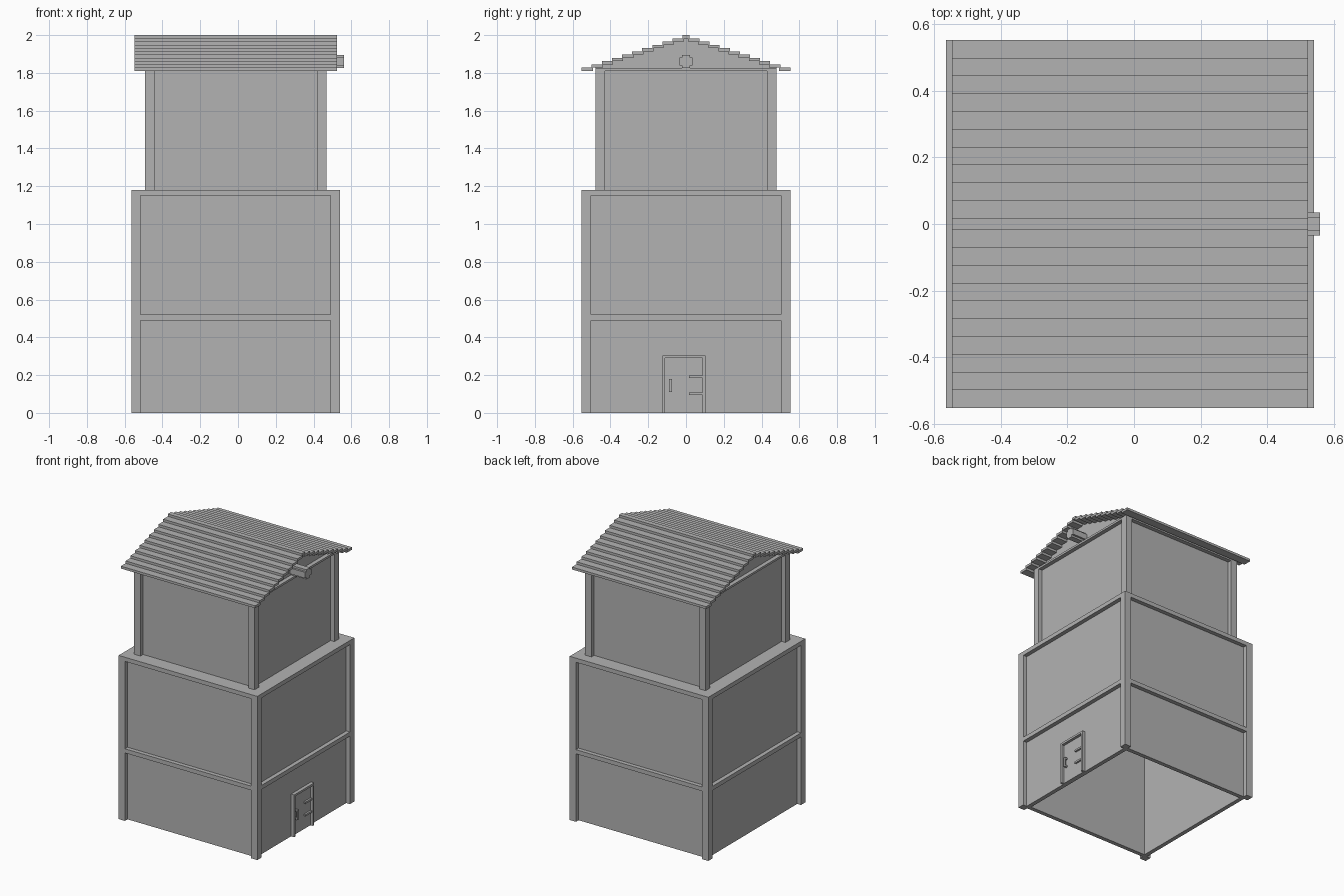
import bpy
import bmesh
from mathutils import Matrix, Vector

if "Cube" in bpy.data.objects:
    bpy.data.objects.remove(bpy.data.objects["Cube"], do_unlink=True)

grey = bpy.data.materials.new("plain grey")
grey.use_nodes = True
tone = (0.45, 0.45, 0.45, 1)
grey.diffuse_color = tone
grey.node_tree.nodes["Principled BSDF"].inputs["Base Color"].default_value = tone

CX = -0.012      # centre line of the building
WALL = 0.03      # wall thickness and depth of the panels behind the posts
POST = 0.05


def finish(name, bm):
    bmesh.ops.recalc_face_normals(bm, faces=bm.faces)
    mesh = bpy.data.meshes.new(name)
    bm.to_mesh(mesh)
    bm.free()
    mesh.materials.append(grey)
    ob = bpy.data.objects.new(name, mesh)
    bpy.context.collection.objects.link(ob)
    return ob


def boxes(name, spans):
    """One object from boxes given as ((x0, x1), (y0, y1), (z0, z1))."""
    bm = bmesh.new()
    for span in spans:
        mid = Vector([(a + b) / 2 for a, b in span])
        size = [b - a for a, b in span]
        bmesh.ops.create_cube(bm, size=1, matrix=Matrix.LocRotScale(mid, None, size))
    return finish(name, bm)


def prism(name, outline, x0, x1):
    """Extrude a (y, z) outline along x."""
    bm = bmesh.new()
    face = bm.faces.new([bm.verts.new((x0, y, z)) for y, z in outline])
    new = bmesh.ops.extrude_face_region(bm, geom=[face])["geom"]
    verts = [v for v in new if isinstance(v, bmesh.types.BMVert)]
    bmesh.ops.translate(bm, vec=(x1 - x0, 0, 0), verts=verts)
    return finish(name, bm)


def ring(half, depth, z):
    """Four boxes round a square, with outer faces at half."""
    inner = half - depth
    spans = []
    for a, b in ((-half, -inner), (inner, half)):
        spans.append(((CX - half, CX + half), (a, b), z))
        spans.append(((CX + a, CX + b), (-inner, inner), z))
    return spans


def storey(name, half, z0, z1, plate_top):
    """Recessed walls, corner posts and a closing plate."""
    boxes(name + "_walls", ring(half - WALL, WALL, (z0, z1)))
    ends = ((-half, -half + POST), (half - POST, half))
    boxes(name + "_corner_posts",
          [((CX + a, CX + b), y, (z0, z1)) for a, b in ends for y in ends])
    edge = (-half, half)
    boxes(name + "_top_plate", [((CX - half, CX + half), edge, (z1, plate_top))])


LOW, HIGH = 0.553, 0.48
storey("lower", LOW, 0, 1.15, 1.18)
storey("upper", HIGH, 1.18, 1.81, 1.825)

# Rail between the two lower floors, fitted between the posts
reach = LOW - POST
rails = []
for a, b in ((-LOW, -LOW + WALL), (LOW - WALL, LOW)):
    rails.append(((CX - reach, CX + reach), (a, b), (0.49, 0.52)))
    rails.append(((CX + a, CX + b), (-reach, reach), (0.49, 0.52)))
boxes("middle_rail", rails)

# Stepped roof planks with a ridge cap
STEPS, RUN, RISE, EAVE = 10, 0.0535, 0.0172, 1.811
length = (CX - 0.535, CX + 0.535)
planks = []
for i in range(STEPS):
    outer = LOW - RUN * i
    z = (EAVE + RISE * i, EAVE + RISE * (i + 1))
    planks.append((length, (outer - 0.06, outer), z))
    planks.append((length, (-outer, 0.06 - outer), z))
boxes("roof_planks", planks)
boxes("ridge_cap", [(length, (-0.018, 0.018), (EAVE + RISE * STEPS, 2.0))])

# Gable ends
for side, label in ((-1, "right"), (1, "left")):
    outer = CX + side * (HIGH - WALL)
    prism(label + "_gable", [(-HIGH, 1.825), (HIGH, 1.825), (HIGH, 1.834),
                             (0, 1.987), (-HIGH, 1.834)],
          outer - side * WALL, outer)

# Projecting hoist beam with notched corners
r, n = 0.035, 0.021
quarter = [(r, -n), (r, n), (n, n), (n, r)]
outline = []
for _ in range(4):
    outline += quarter[1:]
    quarter = [(-z, y) for y, z in quarter]
prism("hoist_beam", [(y, z + 1.86) for y, z in outline], 0.40, 0.56)

# Door on the wall with its frame, hinges and handle
face = CX + LOW - WALL
boxes("door_frame", [((face, face + 0.025), (-0.125, -0.11), (0, 0.29)),
                     ((face, face + 0.025), (0.088, 0.103), (0, 0.29)),
                     ((face, face + 0.025), (-0.125, 0.103), (0.29, 0.305))])
boxes("door", [((face, face + 0.005), (-0.11, 0.088), (0, 0.29))])
boxes("door_hinges", [((face, face + 0.018), (0.015, 0.088), (z, z + 0.013))
                      for z in (0.095, 0.185)])
boxes("door_handle", [((face + 0.017, face + 0.027), (-0.09, -0.075), (0.11, 0.18)),
                      ((face, face + 0.017), (-0.09, -0.075), (0.11, 0.122)),
                      ((face, face + 0.017), (-0.09, -0.075), (0.168, 0.18))])
